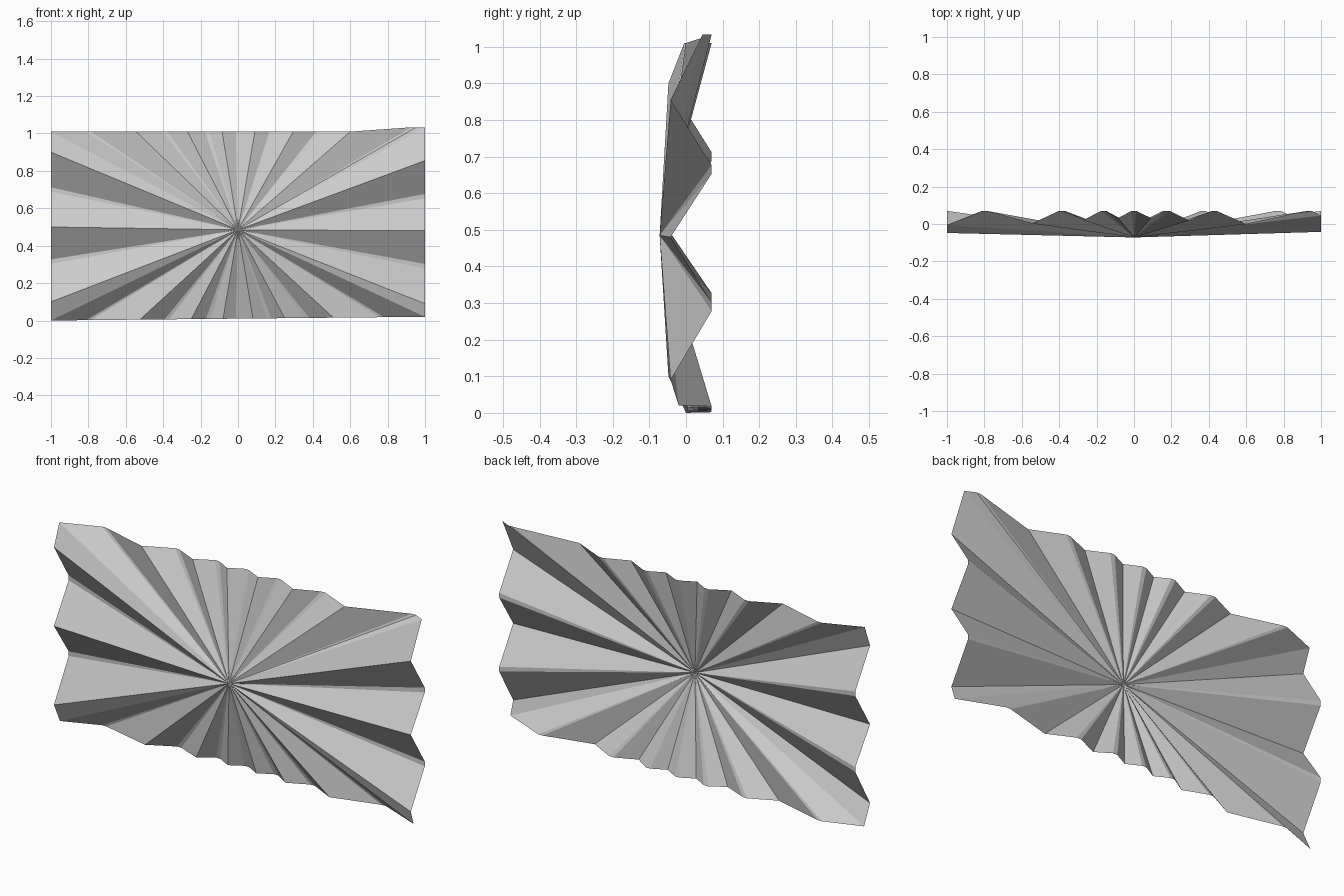
import bpy
from math import hypot

if "Cube" in bpy.data.objects:
    bpy.data.objects.remove(bpy.data.objects["Cube"])

CENTRE = (0.0, -0.072, 0.485)
BACK = 0.07          # depth reached by every rear fold
FLAT = 0.012         # half width of the pressed rear fold

# Fold positions along each edge, alternating front fold / rear fold
right_z = [0.09, 0.29, 0.48, 0.665, 0.855]
top_x = [0.94, 0.60, 0.43, 0.295, 0.18, 0.09, 0.0, -0.085, -0.165, -0.27, -0.39, -0.545, -0.80]
left_z = [0.90, 0.70, 0.50, 0.315, 0.10]
bottom_x = [-0.80, -0.525, -0.38, -0.25, -0.16, -0.08, 0.0, 0.08, 0.165, 0.25, 0.37, 0.51, 0.77]


def top_z(x):
    return 1.01 + max(0, min(1, (x - 0.6) / 0.3)) * 0.023


def bottom_z(x):
    return 0.01 + 0.01 * x


def front_depth(x):
    return 0.038 - 0.065 * abs(x)


# Outline of the pleated sheet, anticlockwise from the lower right corner
rim = []


def add_side(x, zs, step, depth):
    for i, z in enumerate(zs):
        if i % 2:
            rim.append((x, BACK, z - step * FLAT))
            rim.append((x, BACK, z + step * FLAT))
        else:
            rim.append((x, depth, z))


def add_long_edge(xs, step, height):
    for i, x in enumerate(xs):
        if i % 2:
            rim.append((x, front_depth(x), height(x)))
        else:
            for s in (-step, step):
                px = x + s * FLAT
                rim.append((px, BACK, height(px)))


rim.append((1, -0.02, 0.02))
add_side(1, right_z, 1, -0.042)
rim.append((1, 0.045, 1.033))
add_long_edge(top_x, -1, top_z)
rim.append((-1, -0.005, 1.01))
add_side(-1, left_z, -1, -0.048)
rim.append((-1, 0.0, 0.0))
add_long_edge(bottom_x, 1, bottom_z)

# Small rounded hub ring, then pleats running straight to the rim
verts = [CENTRE]
for p in rim:
    t = 0.03 / hypot(p[0], p[2] - CENTRE[2])
    verts.append(tuple(c + (q - c) * t for c, q in zip(CENTRE, p)))
verts += rim
n = len(rim)
faces = []
for i in range(n):
    j = (i + 1) % n
    faces.append((0, 1 + i, 1 + j))
    faces.append((1 + i, 1 + n + i, 1 + n + j, 1 + j))

mesh = bpy.data.meshes.new("pleated_sheet")
mesh.from_pydata(verts, [], faces)
mesh.update()
sheet = bpy.data.objects.new("pleated_sheet", mesh)
bpy.context.collection.objects.link(sheet)
